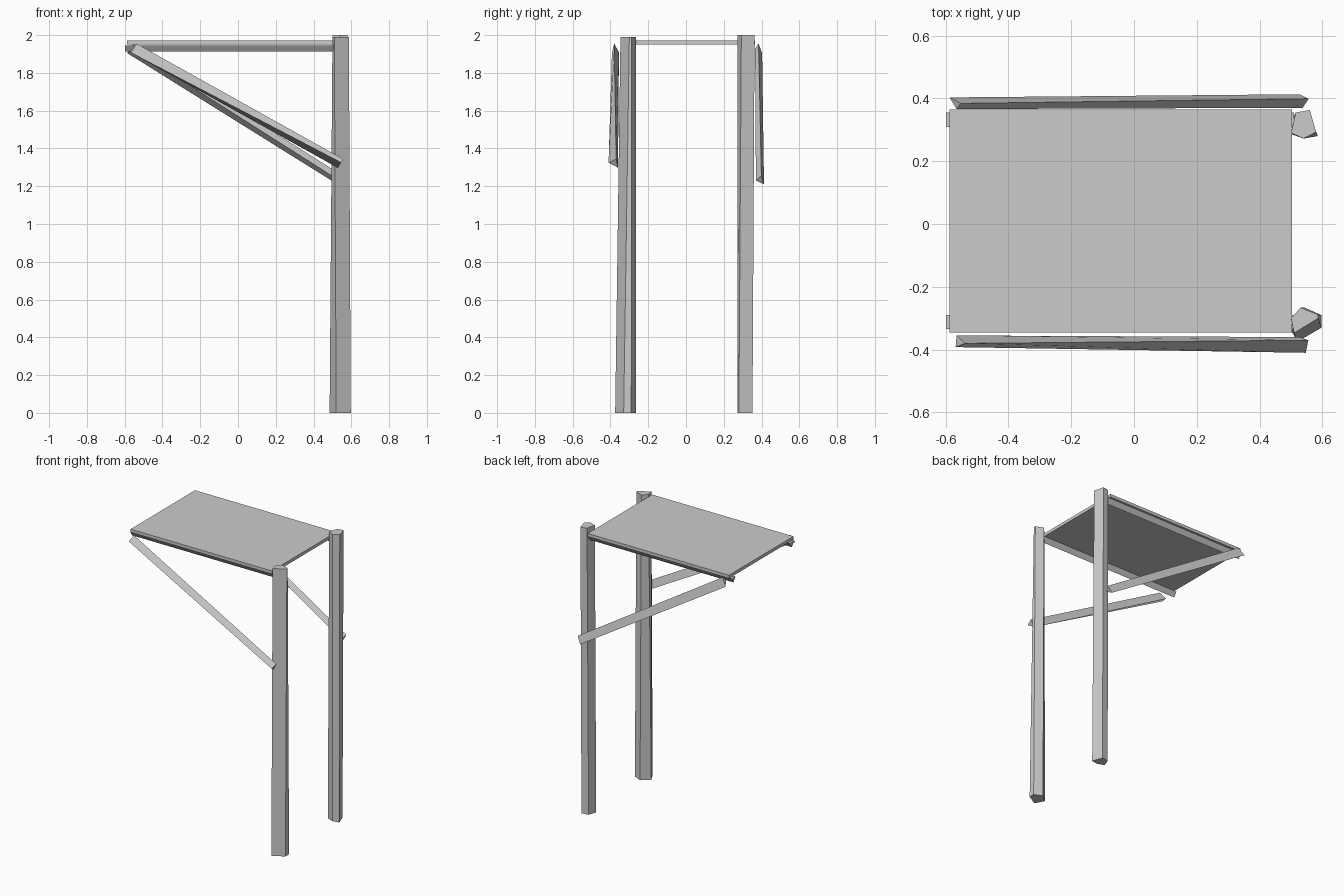
import bpy
import bmesh
from mathutils import Vector

default_cube = bpy.data.objects.get("Cube")
if default_cube:
    bpy.data.objects.remove(default_cube, do_unlink=True)

# One plain grey for the whole canopy
grey = bpy.data.materials.new("plain_grey")
grey.use_nodes = True
colour = (0.6, 0.6, 0.6, 1)
grey.diffuse_color = colour
grey.node_tree.nodes["Principled BSDF"].inputs["Base Color"].default_value = colour


def finish(name, bm):
    """Turn a bmesh into a flat shaded grey object."""
    bmesh.ops.recalc_face_normals(bm, faces=bm.faces)
    mesh = bpy.data.meshes.new(name)
    bm.to_mesh(mesh)
    bm.free()
    mesh.materials.append(grey)
    obj = bpy.data.objects.new(name, mesh)
    bpy.context.collection.objects.link(obj)
    return obj


def loft(name, start, end):
    """Join two matching outlines into a closed, rough-hewn timber."""
    bm = bmesh.new()
    ring_a = [bm.verts.new(Vector(p)) for p in start]
    ring_b = [bm.verts.new(Vector(p)) for p in end]
    count = len(ring_a)
    for i in range(count):
        j = (i + 1) % count
        bm.faces.new((ring_a[i], ring_a[j], ring_b[j], ring_b[i]))
    bm.faces.new(ring_a)
    bm.faces.new(ring_b)
    return finish(name, bm)


def post(name, bottom, top, height):
    """Five-sided upright with slightly different ends."""
    return loft(name,
                [(x, y, 0) for x, y in bottom],
                [(x, y, height) for x, y in top])


# Uprights
post("front_post",
     [(.52, -.375), (.597, -.33), (.597, -.29), (.54, -.265), (.485, -.31)],
     [(.51, -.347), (.587, -.3), (.585, -.288), (.53, -.266), (.5, -.3)],
     1.99)
post("back_post",
     [(.51, .345), (.56, .352), (.585, .28), (.54, .272), (.49, .29)],
     [(.515, .355), (.56, .363), (.58, .293), (.54, .272), (.5, .29)],
     2)

# Flat roof panel
bm = bmesh.new()
bmesh.ops.create_cube(bm, size=1)
bmesh.ops.scale(bm, vec=(1.09, .71, .022), verts=bm.verts)
bmesh.ops.translate(bm, vec=(-.042, .01, 1.96), verts=bm.verts)
finish("roof_panel", bm)

# Triangular beams carrying the panel
for name, y in (("front_beam", -.312), ("back_beam", .332)):
    def section(x):
        return [(x, y - .023, 1.945), (x, y + .023, 1.945), (x, y, 1.912)]
    loft(name, section(-.598), section(.51))

# Twisted three-sided diagonal braces: ridge, outer edge, inner edge
loft("front_brace",
     [(-.537, -.38, 1.955), (-.568, -.392, 1.908), (-.565, -.355, 1.91)],
     [(.555, -.37, 1.345), (.547, -.41, 1.325), (.527, -.36, 1.298)])
loft("back_brace",
     [(-.552, .384, 1.955), (-.587, .403, 1.905), (-.565, .366, 1.93)],
     [(.556, .399, 1.255), (.527, .413, 1.21), (.537, .37, 1.23)])
